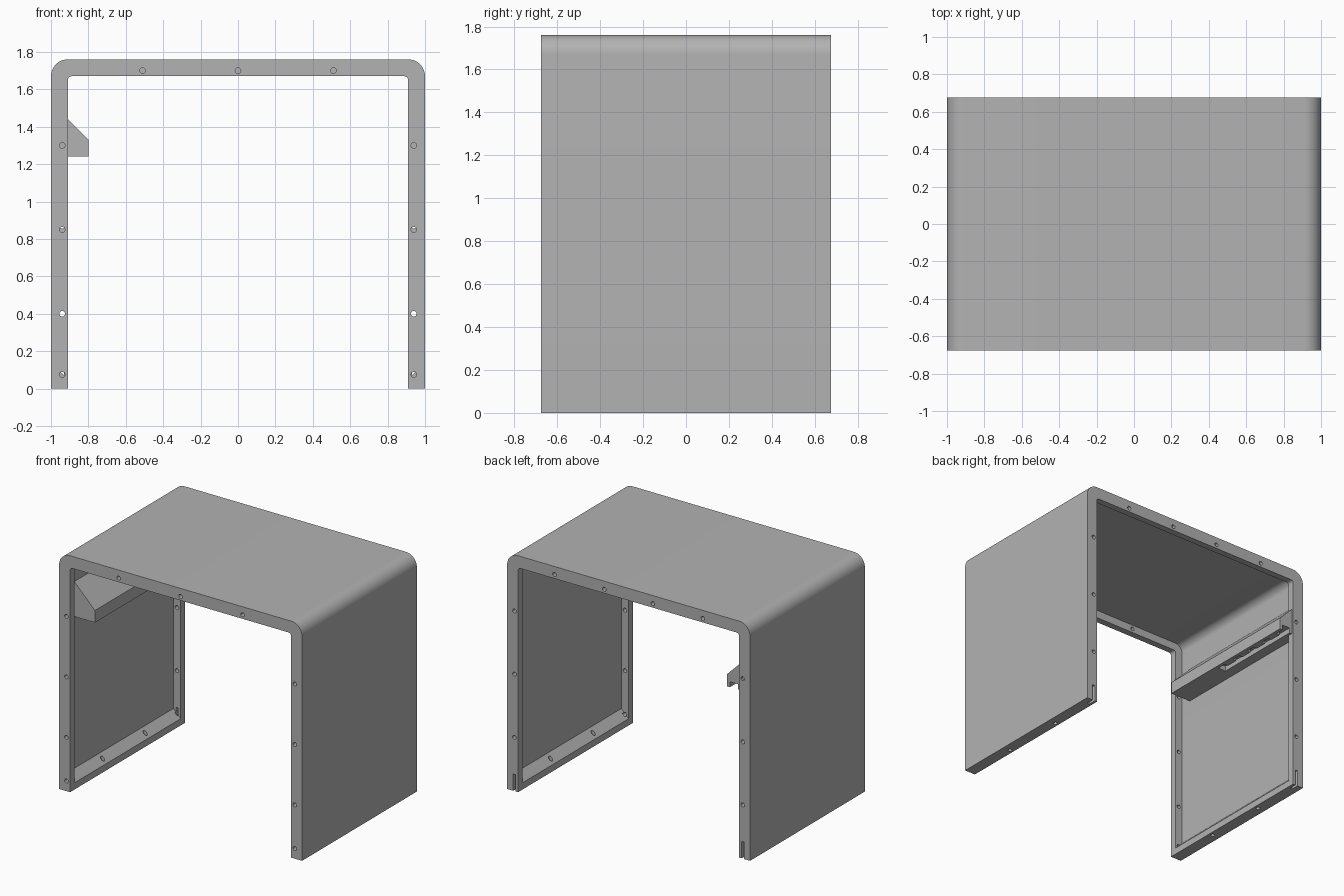
import bpy, bmesh, math
from mathutils import Matrix

default = bpy.data.objects.get("Cube")
if default:
    bpy.data.objects.remove(default, do_unlink=True)

# overall sizes
HALF_W, HALF_D, HEIGHT = 1.0, 0.675, 1.76
FRAME, SKIN, RIM = 0.09, 0.03, 0.05

grey = bpy.data.materials.new("plain grey")
grey.use_nodes = True
grey.diffuse_color = (0.448, 0.448, 0.448, 1)
grey.node_tree.nodes["Principled BSDF"].inputs["Base Color"].default_value = grey.diffuse_color


def finish(bm, name):
    bmesh.ops.recalc_face_normals(bm, faces=bm.faces)
    mesh = bpy.data.meshes.new(name)
    bm.to_mesh(mesh)
    bm.free()
    mesh.materials.append(grey)
    obj = bpy.data.objects.new(name, mesh)
    bpy.context.collection.objects.link(obj)
    return obj


def prism(name, points, low, high, axis="y"):
    """Extrude an (x, z) outline along y, or an (x, y) outline along z."""
    bm = bmesh.new()
    place = (lambda a, b, t: (a, t, b)) if axis == "y" else (lambda a, b, t: (a, b, t))
    ends = [[bm.verts.new(place(a, b, t)) for a, b in points] for t in (low, high)]
    bm.faces.new(ends[0])
    bm.faces.new(ends[1])
    for i in range(len(points)):
        j = (i + 1) % len(points)
        bm.faces.new((ends[0][i], ends[0][j], ends[1][j], ends[1][i]))
    return finish(bm, name)


def arch(inset, radius, steps=12):
    """Left-to-right path over the rounded top, from corner to corner."""
    x, z = HALF_W - inset - radius, HEIGHT - inset - radius
    half = [(x + radius * math.cos(a), z + radius * math.sin(a))
            for a in (math.pi / 2 * i / steps for i in range(steps + 1))]
    return [(-px, pz) for px, pz in half] + half[::-1]


def cut(target, cutter):
    mod = target.modifiers.new("cut", "BOOLEAN")
    mod.operation, mod.solver, mod.object = "DIFFERENCE", "EXACT", cutter
    bpy.context.view_layer.objects.active = target
    bpy.ops.object.modifier_apply(modifier=mod.name)
    bpy.data.objects.remove(cutter, do_unlink=True)


# arched cover: full-thickness U outline
inner_x = HALF_W - FRAME
outline = ([(-HALF_W, 0)] + arch(0, FRAME) + [(HALF_W, 0), (inner_x, 0)]
           + arch(FRAME, 0.02, 4)[::-1] + [(-inner_x, 0)])
cover = prism("arched_cover", outline, -HALF_D, HALF_D)

# hollow between the end rims, with sloped foot ledges
wall_x = HALF_W - SKIN
hollow = ([(-0.90, 0.04), (-wall_x, 0.11)] + arch(SKIN, FRAME - SKIN)
          + [(wall_x, 0.11), (0.90, 0.04)])
cut(cover, prism("hollow_cutter", hollow, RIM - HALF_D, HALF_D - RIM))

# screw holes and rear slots
bm = bmesh.new()


def hole(x, y, z, length, upright=False):
    turn = Matrix() if upright else Matrix.Rotation(math.pi / 2, 4, "X")
    bmesh.ops.create_cone(bm, cap_ends=True, segments=16, radius1=0.015, radius2=0.015,
                          depth=length, matrix=Matrix.Translation((x, y, z)) @ turn)


for x in (-0.51, 0, 0.51):
    hole(x, -HALF_D, 1.70, 0.14)
for x in (-0.61, -0.2, 0.2, 0.61):
    hole(x, HALF_D, 1.70, 0.14)
for x in (-0.94, 0.94):
    for z in (0.075, 0.4, 0.85, 1.3):
        hole(x, -HALF_D, z, 0.14)
    for z in (0.4, 0.87, 1.34):
        hole(x, HALF_D, z, 0.14)
    for y in (-0.25, 0.25):
        hole(x, y, 0.05, 0.2, upright=True)
    bmesh.ops.create_cube(bm, size=1, matrix=Matrix.Translation((x, HALF_D, 0.05))
                          @ Matrix.Diagonal((0.02, 0.12, 0.15, 1)))
cut(cover, finish(bm, "hole_cutter"))

# side bracket on the right wall
bracket = prism("side_bracket",
                [(-0.975, 1.505), (-0.80, 1.33), (-0.80, 1.24), (-0.975, 1.24)], -0.54, 0.66)

# toothed channel in the underside of the bracket, open at the back
channel = [(-0.89, 0.7), (-0.89, -0.05)]
for i in range(5):
    y = -0.05 + 0.16 * i
    channel += [(-0.825, y), (-0.825, y + 0.07), (-0.855, y + 0.07), (-0.855, y + 0.16)]
channel[-1] = (-0.855, 0.7)
cut(bracket, prism("channel_cutter", channel, 1.2, 1.28, "z"))

# smooth rounded corners, keep the rest crisp
bpy.ops.object.select_all(action="DESELECT")
for obj in (cover, bracket):
    obj.select_set(True)
bpy.context.view_layer.objects.active = cover
bpy.ops.object.shade_smooth_by_angle(angle=math.radians(30))
